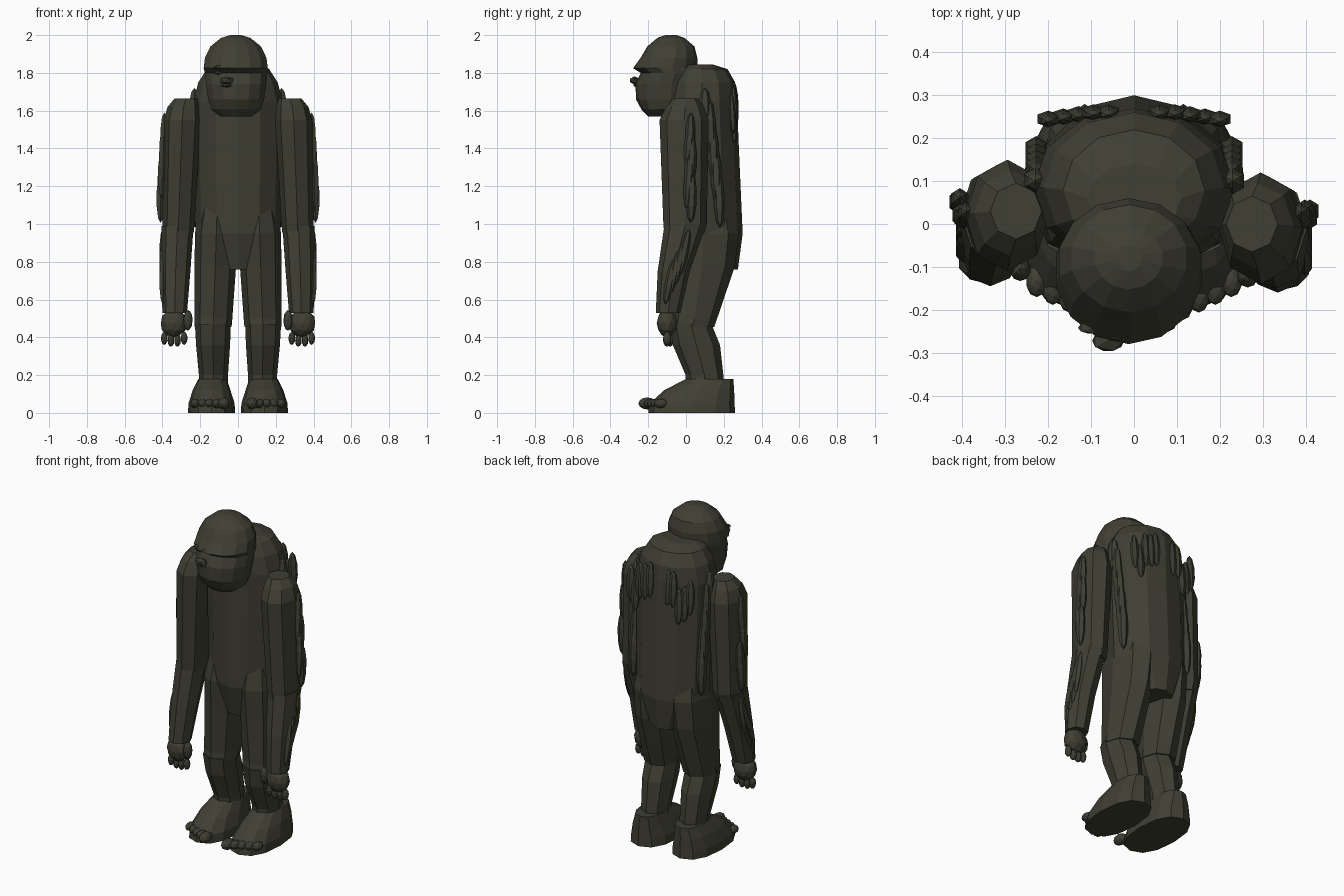
import bpy, bmesh, math, random
from mathutils import Matrix

cube = bpy.data.objects.get("Cube")
if cube:
    bpy.data.objects.remove(cube, do_unlink=True)
random.seed(4)

# One dark olive colour for the whole figure
olive = bpy.data.materials.new("dark olive")
olive.use_nodes = True
colour = (0.05, 0.05, 0.034, 1)
olive.diffuse_color = colour
shader = olive.node_tree.nodes["Principled BSDF"]
shader.inputs["Base Color"].default_value = colour
shader.inputs["Roughness"].default_value = 0.9


def finish(name, bm):
    bmesh.ops.recalc_face_normals(bm, faces=bm.faces)
    mesh = bpy.data.meshes.new(name)
    bm.to_mesh(mesh)
    bm.free()
    mesh.materials.append(olive)
    obj = bpy.data.objects.new(name, mesh)
    bpy.context.collection.objects.link(obj)
    return obj


def loft(name, rings, sides, side=1, power=1.0):
    """Stack of horizontal rings: z, centre x, centre y, radius x, radius y."""
    bm = bmesh.new()
    loops = []
    for z, cx, cy, rx, ry in rings:
        loop = []
        for i in range(sides):
            a = math.tau * i / sides + math.pi / 2
            c, s = math.cos(a), math.sin(a)
            px = math.copysign(abs(c) ** power, c)
            py = math.copysign(abs(s) ** power, s)
            loop.append(bm.verts.new((side * (cx + rx * px), cy + ry * py, z)))
        loops.append(loop)
    for low, high in zip(loops, loops[1:]):
        for i in range(sides):
            j = (i + 1) % sides
            bm.faces.new((low[i], low[j], high[j], high[i]))
    bm.faces.new(loops[0])
    bm.faces.new(loops[-1])
    return finish(name, bm)


def blobs(name, items, detail=2):
    """Several ellipsoids in one mesh: centre, radii."""
    bm = bmesh.new()
    for centre, radii in items:
        place = Matrix.Translation(centre) @ Matrix.Diagonal((*radii, 1))
        bmesh.ops.create_icosphere(bm, subdivisions=detail, radius=1, matrix=place)
    return finish(name, bm)


def tufts(name, items):
    """Hanging locks of fur: thick six-sided spindles pointing down."""
    bm = bmesh.new()
    for centre, radii, tilt in items:
        place = (Matrix.Translation(centre) @ Matrix.Rotation(tilt, 4, "X")
                 @ Matrix.Diagonal((*radii, 1)))
        bmesh.ops.create_uvsphere(bm, u_segments=6, v_segments=5, radius=1, matrix=place)
    return finish(name, bm)


# Hunched torso, narrowing between the thighs
loft("torso", [
    (0.76, 0, 0.11, 0.12, 0.165),
    (0.95, 0, 0.1, 0.225, 0.2),
    (1.4, 0, 0.09, 0.235, 0.19),
    (1.65, 0, 0.085, 0.235, 0.185),
    (1.75, 0, 0.085, 0.21, 0.175),
    (1.82, 0, 0.08, 0.165, 0.14),
    (1.845, 0, 0.06, 0.11, 0.08)], 12)

# Head with a brow ridge, set-back eye line and wide muzzle
loft("head", [
    (1.57, -0.01, -0.145, 0.085, 0.055),
    (1.605, -0.01, -0.125, 0.135, 0.11),
    (1.66, -0.01, -0.115, 0.152, 0.15),
    (1.74, -0.01, -0.11, 0.163, 0.157),
    (1.8, -0.01, -0.092, 0.17, 0.148),
    (1.825, -0.012, -0.11, 0.174, 0.17),
    (1.88, -0.012, -0.09, 0.167, 0.15),
    (1.94, -0.012, -0.08, 0.137, 0.125),
    (1.985, -0.012, -0.08, 0.08, 0.072),
    (2.0, -0.012, -0.08, 0.03, 0.03)], 14)

# Face details, turned a little to the model's right
face_x = -0.06
blobs("nose", [((face_x, -0.272, 1.76), (0.042, 0.028, 0.022)),
               ((face_x, -0.26, 1.735), (0.035, 0.02, 0.012))], 1)
blobs("eyes", [((face_x + s * 0.045, -0.222, 1.803), (0.03, 0.016, 0.012))
               for s in (-1, 1)], 1)
blobs("brows", [((face_x + s * 0.035, -0.25 - s * 0.008, 1.83), (0.04, 0.016, 0.012))
                for s in (-1, 1)], 1)

for side, label in ((1, "left"), (-1, "right")):
    # The left arm hangs slightly further forward
    drop = -0.02 if side > 0 else 0.01

    # Legs
    loft(label + "_thigh", [
        (0.455, 0.132, 0.035, 0.098, 0.115),
        (0.5, 0.13, 0.045, 0.1, 0.12),
        (0.78, 0.12, 0.085, 0.11, 0.175),
        (0.95, 0.115, 0.09, 0.113, 0.19),
        (1.1, 0.11, 0.09, 0.09, 0.15)], 8, side)
    loft(label + "_shin", [
        (0.12, 0.13, 0.1, 0.075, 0.1),
        (0.2, 0.13, 0.098, 0.077, 0.1),
        (0.36, 0.132, 0.055, 0.09, 0.125),
        (0.47, 0.133, 0.025, 0.095, 0.11)], 8, side)

    # Feet with toes fanning back towards the outer side
    loft(label + "_foot", [
        (0, 0.14, 0.03, 0.125, 0.23),
        (0.05, 0.14, 0.032, 0.122, 0.225),
        (0.12, 0.14, 0.07, 0.1, 0.185),
        (0.18, 0.135, 0.125, 0.075, 0.125)], 12, side, 0.85)
    toes = []
    for i in range(5):
        size = 0.032 if i == 0 else 0.025
        toes.append(((side * (0.075 + 0.038 * i), -0.205 + 0.018 * i, 0.05),
                     (size, size * 1.5, size)))
    blobs(label + "_toes", toes)

    # Arms
    loft(label + "_upper_arm", [
        (0.95, 0.315, 0.01 + drop, 0.08, 0.105),
        (1.0, 0.315, 0.015 + drop, 0.085, 0.115),
        (1.55, 0.295, 0.01 + drop, 0.098, 0.13),
        (1.62, 0.288, 0.015 + drop, 0.085, 0.1),
        (1.665, 0.275, 0.02 + drop, 0.06, 0.065)], 8, side)
    loft(label + "_forearm", [
        (0.53, 0.335, -0.085 + drop / 2, 0.065, 0.065),
        (0.75, 0.33, -0.045 + drop, 0.078, 0.085),
        (0.99, 0.32, 0.015 + drop, 0.085, 0.11)], 8, side)

    # Hands
    hand_y = -0.09 + drop / 2
    hand = [((side * 0.34, hand_y, 0.475), (0.072, 0.055, 0.075)),
            ((side * 0.265, hand_y - 0.02, 0.49), (0.025, 0.028, 0.055))]
    for i in range(4):
        hand.append(((side * (0.285 + 0.035 * i), hand_y, 0.395 - 0.01 * (i % 3 > 0)),
                     (0.018, 0.022, 0.035)))
    blobs(label + "_hand", hand)

    # Fur down the outer arm
    locks = []
    for i in range(6):
        z = 1.46 - 0.065 * i
        locks.append(((side * (0.39 + 0.004 * i), random.uniform(0.01, 0.06), z),
                      (0.025, 0.027, 0.13), -0.04))
    for i in range(4):
        z = 0.85 - 0.05 * i
        locks.append(((side * 0.397, 0.01 - 0.025 * i + drop, z),
                      (0.022, 0.024, 0.13), -0.2))
    tufts(label + "_arm_fur", locks)

    # Fur on the shoulder, flank and upper back
    locks = [((side * 0.23, 0.1, 1.62), (0.032, 0.032, 0.1), 0)]
    for i in range(4):
        locks.append(((side * 0.228, 0.13 + 0.015 * i, 1.5 - 0.12 * i),
                      (0.03, 0.03, 0.16), 0.03))
    for i in range(5):
        x = 0.06 + 0.035 * i
        locks.append(((side * x, 0.26 - 0.15 * max(0, x - 0.1), random.uniform(1.5, 1.66)),
                      (0.03, 0.018, 0.11), 0.06))
    tufts(label + "_back_fur", locks)
